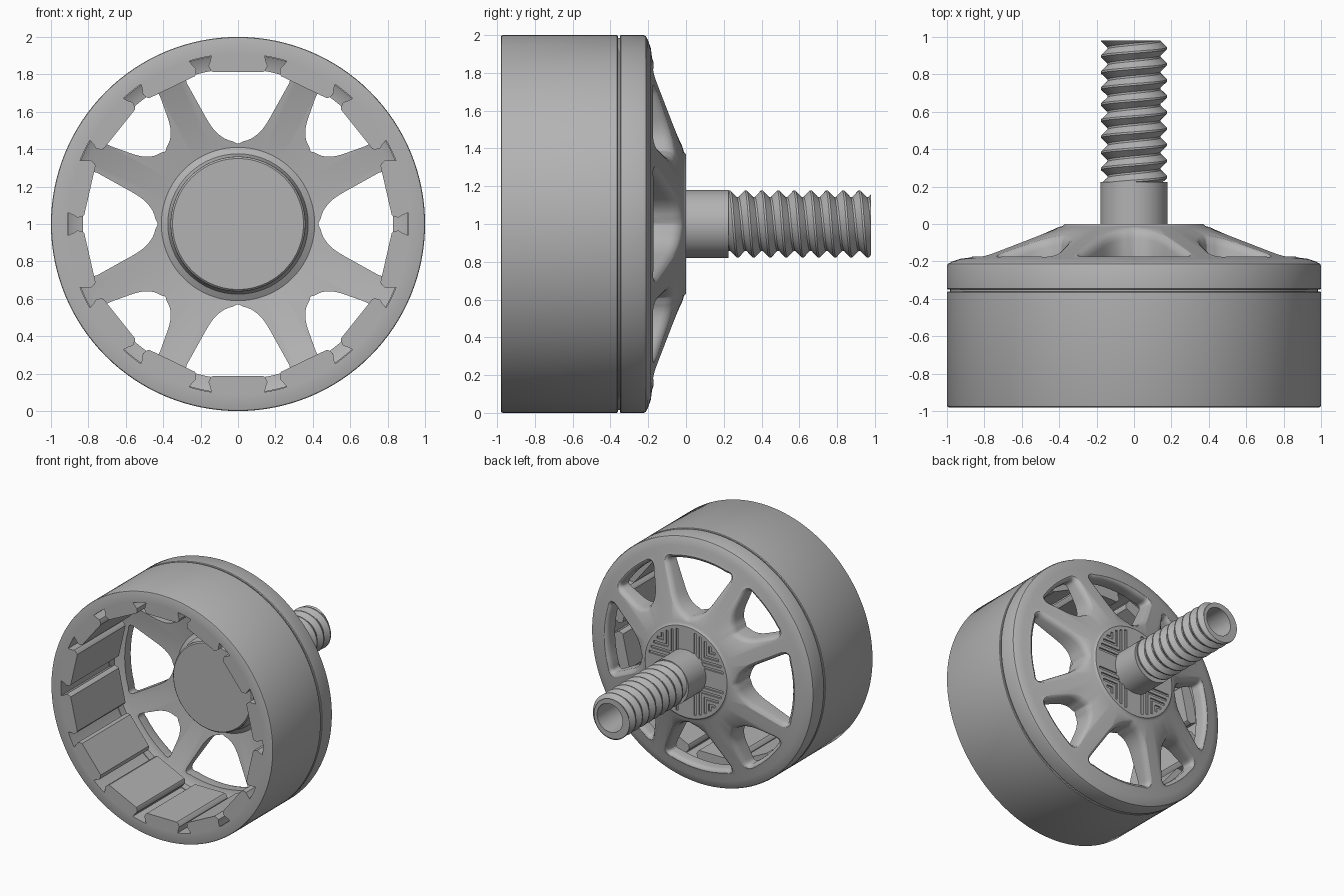
import bpy, bmesh
from math import sin, cos, pi, radians, sqrt
from mathutils import Vector

if "Cube" in bpy.data.objects:
    bpy.data.objects.remove(bpy.data.objects["Cube"])

metal = bpy.data.materials.new("grey_metal")
metal.use_nodes = True
grey = (0.45, 0.45, 0.45, 1)
metal.diffuse_color = grey
metal.node_tree.nodes["Principled BSDF"].inputs["Base Color"].default_value = grey


def finish(name, bm):
    bmesh.ops.remove_doubles(bm, verts=bm.verts, dist=1e-5)
    bmesh.ops.dissolve_degenerate(bm, edges=bm.edges, dist=1e-5)
    bmesh.ops.recalc_face_normals(bm, faces=bm.faces)
    mesh = bpy.data.meshes.new(name)
    bm.to_mesh(mesh)
    bm.free()
    mesh.materials.append(metal)
    obj = bpy.data.objects.new(name, mesh)
    bpy.context.collection.objects.link(obj)
    return obj


def activate(obj):
    bpy.ops.object.select_all(action="DESELECT")
    obj.select_set(True)
    bpy.context.view_layer.objects.active = obj


def smooth(obj):
    activate(obj)
    bpy.ops.object.shade_smooth_by_angle(angle=radians(30))


def place(t, r, y, phi=0.0):
    """Tangent offset t and radius r, turned by phi about the motor axis."""
    return Vector((t * cos(phi) + r * sin(phi), y, 1 + r * cos(phi) - t * sin(phi)))


def turned(name, rows, segs=128):
    """Turn rows around the axis; a row is (r, y) or a function of the angle."""
    bm = bmesh.new()
    grid = []
    for row in rows:
        line = []
        for i in range(segs + 1):
            a = 2 * pi * i / segs
            r, y = row(a) if callable(row) else row
            line.append(bm.verts.new(place(0, r, y, a)))
        grid.append(line)
    for lo, hi in zip(grid, grid[1:]):
        for i in range(segs):
            bm.faces.new((lo[i], lo[i + 1], hi[i + 1], hi[i]))
    return finish(name, bm)


def loft(bm, loops):
    rings = [[bm.verts.new(p) for p in loop] for loop in loops]
    n = len(rings[0])
    for lo, hi in zip(rings, rings[1:]):
        for i in range(n):
            j = (i + 1) % n
            bm.faces.new((lo[i], lo[j], hi[j], hi[i]))
    bm.faces.new(rings[0])
    bm.faces.new(rings[-1])


# Outer magnet can
smooth(turned("magnet_can", [
    (0.91, -0.98), (0.99, -0.98), (0.997, -0.977), (1, -0.97), (1, -0.365),
    (0.995, -0.36), (0.91, -0.36), (0.91, -0.98)]))

# Bell with hub and rim
bell = turned("bell", [
    (0, -0.33), (0.35, -0.33), (0.36, -0.32), (0.362, -0.25), (0.375, -0.22),
    (0.41, -0.2), (0.87, -0.28), (0.905, -0.3), (0.905, -0.362), (0.985, -0.362),
    (0.985, -0.35), (0.995, -0.35), (1, -0.345), (1, -0.225), (0.995, -0.213),
    (0.975, -0.202), (0.93, -0.186), (0.88, -0.18), (0.4, -0.016),
    (0.385, -0.012), (0.377, -0.008), (0.37, 0), (0, 0)])


def window_outline(inner_r, inner_t, half_angle, inner_round, outer_round, outer_r=0.85):
    """Rounded wedge with an arc along its outer side."""
    ox, oy = outer_r * sin(half_angle), outer_r * cos(half_angle)
    corners = [(-inner_t, inner_r, inner_round), (inner_t, inner_r, inner_round),
               (ox, oy, outer_round), (-ox, oy, outer_round)]
    pts = []
    for i, (x, y, size) in enumerate(corners):
        c = Vector((x, y))
        ends = []
        for j in (i - 1, (i + 1) % 4):
            d = Vector(corners[j][:2]) - c
            ends.append(c + d.normalized() * min(size, d.length * 0.48))
        a, b = ends
        for s in range(9):
            u = s / 8
            pts.append(a * (1 - u) ** 2 + c * 2 * u * (1 - u) + b * u * u)
        if i == 2:
            for s in range(1, 8):
                t = b.x * (1 - s / 4)
                pts.append(Vector((t, b.y + (sqrt(outer_r ** 2 - t * t)
                                             - sqrt(outer_r ** 2 - b.x ** 2)))))
    # Bulge the short inner side into a round nose
    return [Vector((p.x, p.y - 0.01 * max(0, 1 - abs(p.x) / inner_t)))
            if p.y < inner_r + 0.001 else p for p in pts]


def offset(pts, d):
    out = []
    for i, p in enumerate(pts):
        e = (pts[(i + 1) % len(pts)] - pts[i - 1]).normalized()
        out.append(p + Vector((e.y, -e.x)) * d)
    return out


def bell_surface(r):
    return max(-0.18, -0.016 - (r - 0.4) * 0.342)


# Eight windows with softened back edges, and grooves in the hub face
cut = bmesh.new()
wide = window_outline(0.44, 0.1, radians(20.5), 0.14, 0.06)
narrow = window_outline(0.56, 0.085, radians(14.3), 0.12, 0.06)
for k in range(8):
    base = narrow if k % 2 else wide
    phi = k * pi / 4
    loops = [[place(p.x, p.y, -0.6, phi) for p in base]]
    for depth, d in ((-0.045, 0), (-0.022, 0.006), (-0.007, 0.017), (0.004, 0.034)):
        loops.append([place(p.x, p.y, bell_surface(p.length) + depth, phi)
                      for p in offset(base, d)])
    loops.append([place(p.x, p.y, 0.2, phi) for p in offset(base, 0.034)])
    loft(cut, loops)

for sx in (-1, 1):
    for sz in (-1, 1):
        for k in range(4):
            d = 0.07 + 0.045 * k
            e, far = d + 0.02, sqrt(0.345 ** 2 - (d + 0.02) ** 2)
            shape = [(d, d), (far, d), (far, e), (e, e), (e, far), (d, far)]
            loft(cut, [[Vector((sx * x, y, 1 + sz * z)) for x, z in shape]
                       for y in (-0.012, 0.05)])
cutter = finish("window_cutter", cut)
cutter.hide_render = True
mod = bell.modifiers.new("windows", "BOOLEAN")
mod.operation = "DIFFERENCE"
mod.solver = "EXACT"
mod.object = cutter
activate(bell)
bpy.ops.object.modifier_apply(modifier=mod.name)
bpy.data.objects.remove(cutter)
smooth(bell)

# Fourteen magnets lining the can
half = [(0.135, 0.812), (0.145, 0.82), (0.158, 0.845), (0.15, 0.865), (0.14, 0.91)]
section = half + [(0, 0.93)] + [(-t, r) for t, r in reversed(half)]
magnets = bmesh.new()
for k in range(14):
    loft(magnets, [[place(t, r, y, 2 * pi * k / 14) for t, r in section]
                   for y in (-0.98, -0.36)])
smooth(finish("magnets", magnets))

# Hollow shaft with a helical thread
START, END, PITCH, CREST, ROOT = 0.225, 0.98, 0.086, 0.177, 0.143


def thread_row(turn):
    def row(a):
        y = min(max(START + PITCH * (turn + a / (2 * pi)), START), END)
        p = ((y - START) / PITCH - a / (2 * pi) + 1e-6) % 1
        if p < 0.12:
            return CREST, y
        if p < 0.5:
            return CREST + (ROOT - CREST) * (p - 0.12) / 0.38, y
        if p < 0.62:
            return ROOT, y
        return ROOT + (CREST - ROOT) * (p - 0.62) / 0.38, y
    return row


thread = [thread_row(n + o) for n in range(-1, 10) for o in (0, 0.12, 0.5, 0.62)]
smooth(turned("threaded_shaft",
              [(0, -0.03), (0.18, -0.03), (0.18, START)] + thread
              + [(0.115, END), (0.115, 0.02), (0, 0.02)], 64))
